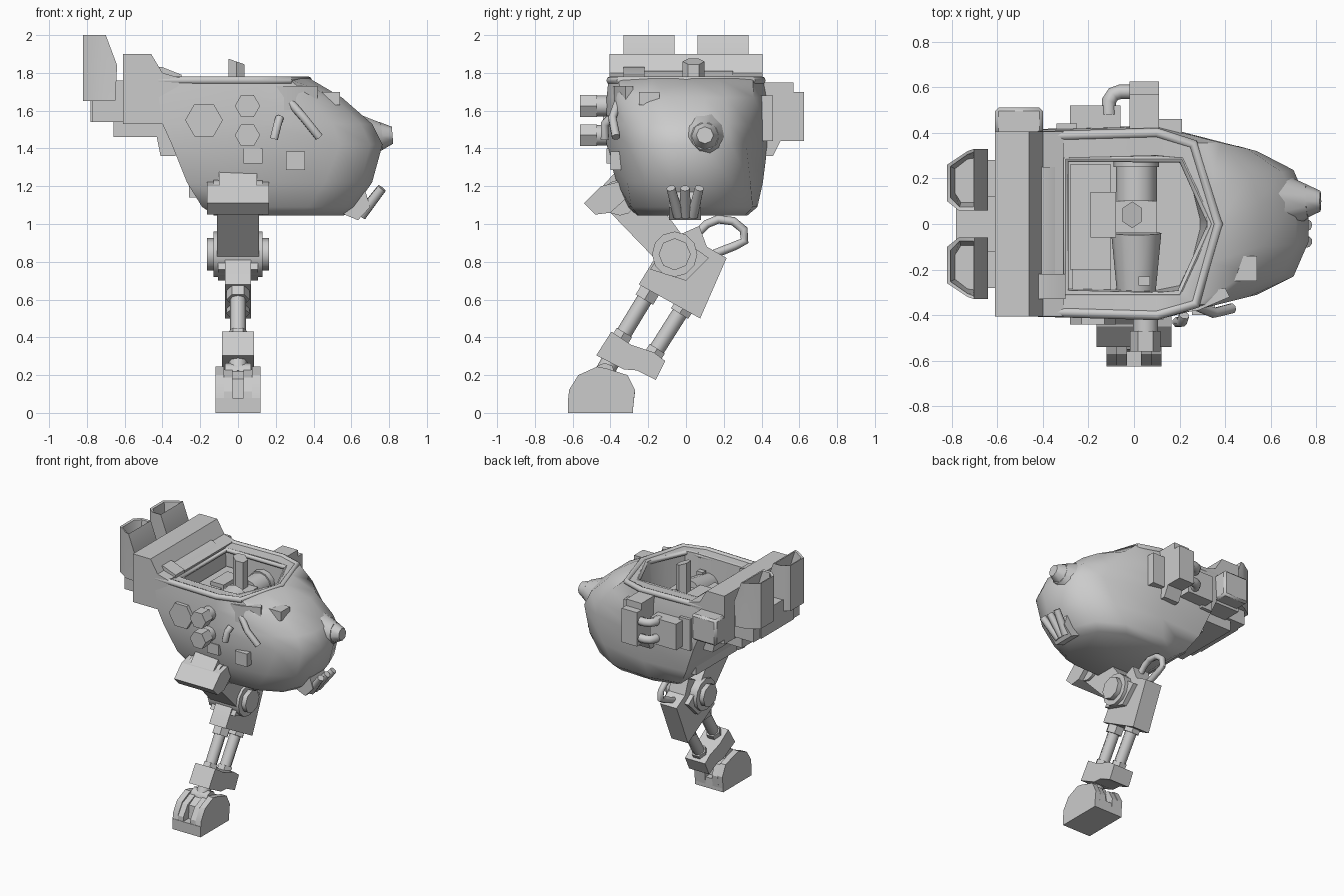
import bpy, bmesh, math
from mathutils import Vector


def finish(name, bm, smooth=35, bevel=0):
    bmesh.ops.recalc_face_normals(bm, faces=bm.faces)
    me = bpy.data.meshes.new(name)
    bm.to_mesh(me)
    bm.free()
    ob = bpy.data.objects.new(name, me)
    bpy.context.collection.objects.link(ob)
    if bevel:
        m = ob.modifiers.new("edge", 'BEVEL')
        m.width, m.segments = bevel, 1
    bpy.ops.object.select_all(action='DESELECT')
    ob.select_set(True)
    bpy.context.view_layer.objects.active = ob
    bpy.ops.object.shade_smooth_by_angle(angle=math.radians(smooth))
    return ob


def loft(name, rings, smooth=35, bevel=0):
    bm = bmesh.new()
    vs = [[bm.verts.new(p) for p in r] for r in rings]
    n = len(vs[0])
    for a, b in zip(vs, vs[1:]):
        for i in range(n):
            bm.faces.new((a[i], a[(i + 1) % n], b[(i + 1) % n], b[i]))
    bm.faces.new(vs[0])
    bm.faces.new(vs[-1])
    return finish(name, bm, smooth, bevel)


def prism(name, pts, axis, a, b, bevel=0):
    def put(u, v, w):
        return {'x': (w, u, v), 'y': (u, w, v), 'z': (u, v, w)}[axis]
    return loft(name, [[put(u, v, w) for u, v in pts] for w in (a, b)], 30, bevel)


def box(name, x0, x1, y0, y1, z0, z1, bevel=0):
    return prism(name, [(x0, y0), (x1, y0), (x1, y1), (x0, y1)], 'z', z0, z1, bevel)


def rod(name, p, q, r, sides=8, r2=None):
    p, q = Vector(p), Vector(q)
    rot = (q - p).to_track_quat('Z', 'Y')
    rings = []
    for c, rad in ((p, r), (q, r if r2 is None else r2)):
        rings.append([c + rot @ Vector((rad * math.cos(t), rad * math.sin(t), 0))
                      for t in (2 * math.pi * i / sides for i in range(sides))])
    return loft(name, rings, 50 if sides > 6 else 30)


def tube(name, pts, r, closed=False):
    cu = bpy.data.curves.new(name, 'CURVE')
    cu.dimensions = '3D'
    cu.bevel_depth, cu.bevel_resolution, cu.use_fill_caps = r, 2, True
    sp = cu.splines.new('POLY')
    sp.points.add(len(pts) - 1)
    for s, p in zip(sp.points, pts):
        s.co = (*p, 1)
    sp.use_cyclic_u = closed
    ob = bpy.data.objects.new(name, cu)
    bpy.context.collection.objects.link(ob)
    bpy.ops.object.select_all(action='DESELECT')
    ob.select_set(True)
    bpy.context.view_layer.objects.active = ob
    bpy.ops.object.convert(target='MESH')
    bpy.ops.object.shade_smooth_by_angle(angle=math.radians(50))


def ring(z, wide, half):
    return [(x, y * wide, z) for x, y in half] + [(x, -y, z) for x, y in reversed(half)]


# Hull shell, fuller on the far side, with an open cockpit
loft("hull", [
    ring(1.045, 1.25, [(-.12, .22), (.05, .26), (.33, .25), (.50, .17), (.56, .06)]),
    ring(1.09, 1.22, [(-.19, .27), (.05, .31), (.37, .29), (.56, .20), (.62, .07)]),
    ring(1.22, 1.10, [(-.27, .35), (.08, .37), (.46, .31), (.65, .22), (.71, .08)]),
    ring(1.42, 1.03, [(-.35, .40), (.10, .42), (.54, .31), (.70, .23), (.765, .08)]),
    ring(1.53, 1.03, [(-.40, .405), (.10, .42), (.50, .32), (.65, .22), (.71, .09)]),
    ring(1.67, 1.02, [(-.42, .405), (.10, .42), (.38, .35), (.51, .21), (.55, .10)]),
    ring(1.77, 1.0, [(-.42, .40), (.10, .41), (.27, .355), (.34, .17), (.38, .02)]),
    ring(1.765, 1.0, [(-.31, .29), (.10, .30), (.21, .29), (.28, .15), (.32, .02)]),
    ring(1.48, 1.0, [(-.29, .28), (.10, .29), (.20, .27), (.26, .14), (.29, .02)])], 45)

# Cockpit rims
for nm, z, r, pts in (
        ("outer_rim", 1.76, .022, [(-.42, .385), (.10, .40), (.26, .35), (.37, 0), (.27, -.35), (.10, -.40), (-.42, -.385)]),
        ("inner_rim", 1.75, .018, [(-.30, .285), (.21, .285), (.34, 0), (.20, -.31), (-.30, -.31)])):
    tube(nm, [(x, y, z) for x, y in pts], r, nm == "inner_rim")

# Cockpit contents
box("cockpit_bench", -.28, -.10, -.20, .26, 1.45, 1.64)
box("cockpit_rear_console", -.27, -.10, -.30, -.20, 1.45, 1.58)
box("cockpit_console", -.19, -.08, -.06, .14, 1.60, 1.67)
rod("drum_front", (.01, -.30, 1.56), (.01, -.04, 1.58), .085, 12, .11)
rod("drum_rear", (.01, .10, 1.58), (.01, .25, 1.58), .09, 12)
rod("drum_cap", (.01, .25, 1.58), (.01, .32, 1.58), .10, 12)
box("drum_mount", -.08, .10, -.04, .10, 1.48, 1.64)
box("drum_button", .02, .07, -.27, -.23, 1.63, 1.67)
hexa = [(.05 * math.sin(i * math.pi / 3), .04 + .058 * math.cos(i * math.pi / 3)) for i in range(6)]
loft("periscope", [[(x - .008, y, z - x * .35 * (z > 1.7)) for x, y in hexa] for z in (1.6, 1.86)])

# Rear bulkhead and its fittings
prism("rear_block", [(-.61, 1.90), (-.46, 1.90), (-.40, 1.80), (-.31, 1.775), (-.33, 1.60), (-.40, 1.53), (-.61, 1.53)], 'y', -.405, .405)
box("rear_side_box", -.61, -.40, .38, .51, 1.55, 1.75, .015)
prism("seat_back", [(-.42, 1.81), (-.39, 1.81), (-.32, 1.77), (-.32, 1.72), (-.42, 1.72)], 'y', -.22, .25)
prism("seat_corner", [(-.42, 1.83), (-.40, 1.83), (-.30, 1.79), (-.30, 1.74), (-.42, 1.74)], 'y', -.33, -.22)
prism("rear_underside", [(-.66, 1.54), (-.66, 1.46), (-.43, 1.46), (-.41, 1.36), (-.33, 1.36), (-.33, 1.56)], 'y', -.26, .26)
box("belly_step", -.26, -.10, -.25, .25, 1.14, 1.23)
box("thruster_bridge", -.78, -.58, -.20, .20, 1.54, 1.74)

# Pair of hollow thrusters
for s, side in ((1, "left"), (-1, "right")):
    def sec(z, x1, k=0):
        pts = [(-.82 + k, .10 + k), (-.82 + k, .26 - k * .5), (-.73, .32 - k), (x1, .33 - k), (x1, .06 + k), (-.77 + k * .3, .06 + k)]
        return [(x, s * y, z) for x, y in pts]
    loft("thruster_" + side, [sec(1.65, -.65), sec(1.84, -.64), sec(2.0, -.70), sec(1.995, -.705, .015), sec(1.82, -.66, .035)], 50)
    box("thruster_foot_" + side, -.77, -.60, *sorted((s * .12, s * .28)), 1.54, 1.76)

# Nose cone, nose lamp and claw
rod("nose_base", (.60, .09, 1.45), (.76, .10, 1.465), .16, 10, .075)
rod("nose_tip", (.755, .10, 1.465), (.818, .10, 1.47), .075, 8, .045)
box("nose_lamp", .42, .54, -.25, -.14, 1.63, 1.70)
prism("claw_plate", [(.54, 1.06), (.635, 1.02), (.70, 1.09), (.66, 1.22), (.60, 1.20)], 'y', -.09, .08)
for i, y in enumerate((-.08, -.005, .07)):
    rod("claw_finger_%d" % i, (.65, y * .5, 1.045), (.762, y, 1.19), .03, 8, .025)

# Near-side fittings
for i, z in enumerate((1.625, 1.47)):
    rod("barrel_%d" % i, (.05, -.38, z), (.05, -.50, z), .055, 12)
    rod("barrel_cap_%d" % i, (.05, -.47, z), (.05, -.56, z), .067, 6)
rod("side_hatch", (-.18, -.36, 1.55), (-.18, -.44, 1.55), .10, 6)
box("side_latch", .03, .13, -.42, -.33, 1.32, 1.40)
box("side_lamp", .255, .355, -.40, -.30, 1.285, 1.385)
tube("side_strut_long", [(.28, -.36, 1.64), (.35, -.39, 1.56), (.43, -.37, 1.46)], .023)
tube("side_strut_short", [(.22, -.40, 1.56), (.21, -.43, 1.53), (.19, -.43, 1.45)], .023)
prism("side_flap", [(.10, .40), (.28, .38), (.42, .32), (.40, .28), (.10, .36)], 'z', 1.60, 1.73).scale.y = -1

# Exhaust box and pipes on the far side
prism("exhaust_box", [(.46, 1.75), (.57, 1.75), (.57, 1.70), (.625, 1.70), (.625, 1.44), (.50, 1.44), (.46, 1.36), (.40, 1.36), (.40, 1.75)], 'x', -.02, .11)
box("exhaust_side", .11, .21, .36, .46, 1.44, 1.68)
box("engine_block", -.28, -.06, .36, .52, 1.44, 1.64)
box("engine_plate", -.34, -.25, .36, .44, 1.42, 1.66)
for i, z in enumerate((1.62, 1.49)):
    tube("exhaust_pipe_%d" % i, [(-.11, .48, z), (-.11, .54, z), (-.09, .57, z), (-.06, .58, z), (.0, .58, z)], .032)

# Hip
prism("hip_block", [(-.54, 1.11), (-.48, 1.05), (-.40, 1.06), (-.30, 1.15), (-.33, 1.23), (-.45, 1.20)], 'x', -.165, .165)
prism("hip_top", [(-.47, 1.17), (-.36, 1.29), (-.26, 1.29), (-.26, 1.14)], 'x', -.10, .10)
rod("hip_pivot", (-.13, -.35, 1.14), (.13, -.35, 1.14), .095, 12)
box("hip_mount", -.09, .09, -.34, -.20, 1.08, 1.34)

# Thigh and knee
prism("thigh", [(-.40, 1.06), (-.28, 1.22), (-.16, 1.13), (.04, .86), (-.12, .77)], 'x', -.11, .11)
prism("knee_block", [(-.25, .68), (.075, .50), (.215, .82), (.11, .88), (.07, .99), (-.02, .95), (-.14, .86)], 'x', -.07, .07)
prism("knee_housing", [(-.19, .76), (.0, .70), (.12, .82), (-.06, .95)], 'x', -.105, .105)
rod("knee_pivot", (-.165, -.06, .84), (.165, -.06, .84), .085, 8)
rod("knee_disc", (-.13, -.06, .84), (.13, -.06, .84), .12, 12)
tube("knee_hose", [(0, .06, .95), (0, .11, 1.0), (0, .17, 1.025), (0, .25, 1.015), (0, .305, .97),
                   (0, .31, .91), (0, .26, .885), (0, .12, .83)], .023)

# Shin pistons
for i, (a, b) in enumerate((((-.36, .37), (-.19, .65)), ((-.19, .28), (.00, .58)))):
    p, q = Vector((0, *a)), Vector((0, *b))
    rod("piston_%d" % i, p, q, .042, 8)
    rod("piston_collar_low_%d" % i, p, p.lerp(q, .2), .055, 6)
    rod("piston_collar_high_%d" % i, p.lerp(q, .82), q, .062, 6)

# Ankle and foot
prism("ankle_block", [(-.475, .305), (-.395, .43), (-.29, .36), (-.17, .32), (-.11, .275), (-.16, .175), (-.26, .225), (-.33, .23)], 'x', -.085, .085)
rod("ankle_ball", (-.07, -.43, .21), (.07, -.43, .21), .055, 8)
rod("ankle_link", (0, -.44, .20), (0, -.34, .38), .05, 8)
foot = [(-.625, 0), (-.62, .12), (-.57, .20), (-.47, .245), (-.42, .235), (-.31, .20), (-.27, .12), (-.283, 0)]
box("foot_sole", -.12, .12, -.625, -.28, 0, .08)
for s, side in ((1, "left"), (-1, "right")):
    prism("foot_cheek_" + side, foot, 'x', s * .075, s * .12)
    prism("foot_toe_" + side, [(x, z * .94) for x, z in foot], 'x', s * .03, s * .08)
prism("foot_core", [(-.56, .07), (-.55, .18), (-.48, .22), (-.34, .18), (-.33, .07)], 'x', -.04, .04)
